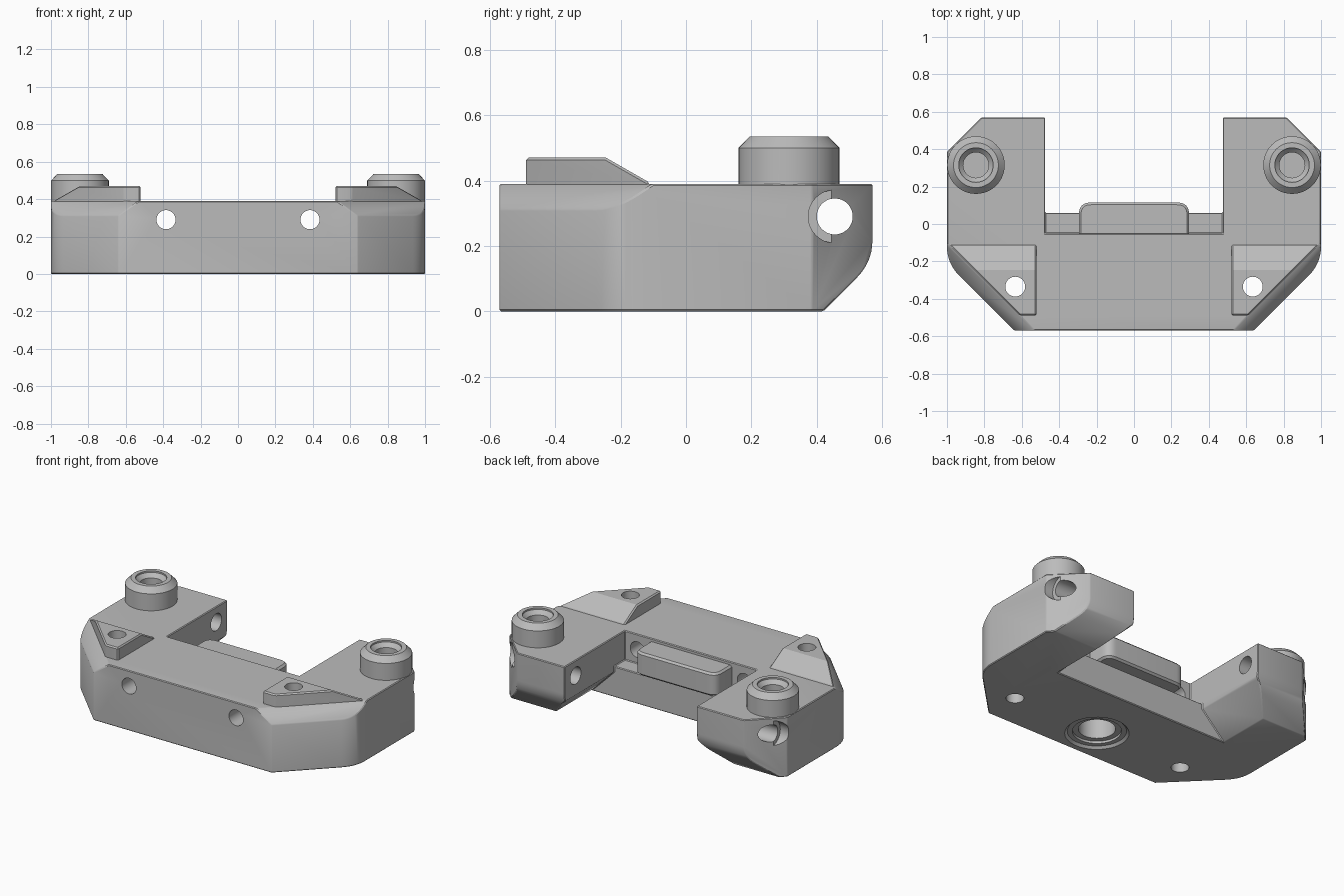
import bpy, bmesh, math
from mathutils import Vector, Matrix

cube = bpy.data.objects.get("Cube")
if cube:
    bpy.data.objects.remove(cube)

grey = bpy.data.materials.new("plain_grey")
grey.use_nodes = True
tone = (0.5, 0.5, 0.5, 1)
grey.diffuse_color = tone
grey.node_tree.nodes["Principled BSDF"].inputs["Base Color"].default_value = tone


def finish(name, bm):
    bmesh.ops.recalc_face_normals(bm, faces=bm.faces)
    mesh = bpy.data.meshes.new(name)
    bm.to_mesh(mesh)
    bm.free()
    mesh.materials.append(grey)
    ob = bpy.data.objects.new(name, mesh)
    bpy.context.collection.objects.link(ob)
    return ob


def prism(name, pts, lo, hi, axis="z"):
    """Extrude a 2D profile from lo to hi along an axis."""
    place = {"z": lambda a, b, h: (a, b, h),
             "x": lambda a, b, h: (h, a, b),
             "y": lambda a, b, h: (a, h, b)}[axis]
    bm = bmesh.new()
    rings = [[bm.verts.new(place(a, b, h)) for a, b in pts] for h in (lo, hi)]
    bm.faces.new(rings[0])
    bm.faces.new(rings[1])
    n = len(pts)
    for i in range(n):
        j = (i + 1) % n
        bm.faces.new((rings[0][i], rings[0][j], rings[1][j], rings[1][i]))
    return finish(name, bm)


def lathe(name, profile, centre, axis="z", steps=48):
    """Closed solid of revolution from (radius, height) points."""
    turn = {"z": Matrix.Identity(3),
            "x": Matrix.Rotation(math.pi / 2, 3, "Y"),
            "y": Matrix.Rotation(-math.pi / 2, 3, "X")}[axis]
    bm = bmesh.new()
    rings = []
    for r, h in profile:
        angles = [math.tau * k / steps for k in range(steps)]
        rings.append([bm.verts.new(Vector(centre) + turn @ Vector(
            (r * math.cos(t), r * math.sin(t), h))) for t in angles])
    bm.faces.new(rings[0])
    bm.faces.new(rings[-1])
    for a, b in zip(rings, rings[1:]):
        for i in range(steps):
            j = (i + 1) % steps
            bm.faces.new((a[i], a[j], b[j], b[i]))
    return finish(name, bm)


def apply(ob, mod):
    bpy.context.view_layer.objects.active = ob
    bpy.ops.object.modifier_apply(modifier=mod.name)


def combine(ob, other, operation="DIFFERENCE"):
    mod = ob.modifiers.new("join", "BOOLEAN")
    mod.operation = operation
    mod.solver = "EXACT"
    mod.object = other
    apply(ob, mod)
    bpy.data.objects.remove(other)


def bevel(ob, width):
    mod = ob.modifiers.new("edge", "BEVEL")
    mod.width = width
    mod.segments = 1
    mod.limit_method = "ANGLE"
    mod.angle_limit = math.radians(35)
    apply(ob, mod)


def curve(a, corner, b, steps=8):
    """Rounded corner between two tangent points."""
    a, corner, b = Vector(a), Vector(corner), Vector(b)
    return [tuple(a.lerp(corner, t).lerp(corner.lerp(b, t), t))
            for t in (k / steps for k in range(steps + 1))]


def flip(pts):
    return [(-x, y) for x, y in reversed(pts)]


# Main U-shaped body
half = [(0.64, -0.57)] + curve((0.935, -0.275), (1, -0.21), (1, -0.12))
half += [(1, 0.385), (0.815, 0.57), (0.475, 0.57), (0.475, -0.05)]
body = prism("bracket_body", half + flip(half), 0, 0.39)
ledge = [(-0.7, -0.3), (0.7, -0.3), (0.7, 0.06), (-0.7, 0.06)]
combine(body, prism("rear_ledge", ledge, 0, 0.2), "UNION")

# Rounded chamfer under the arm ends
rear = [(0.32, -0.1), (0.42, 0)]
rear += curve((0.52, 0.1), (0.57, 0.15), (0.57, 0.215))
rear += [(0.7, 0.215), (0.7, -0.1)]
combine(body, prism("rear_cut", rear, -1.2, 1.2, "x"))

for s in (1, -1):
    # Inner underside chamfer of each arm
    under = [(s * 0.74, -0.1), (s * 0.475, 0.165), (s * 0.3, 0.165), (s * 0.3, -0.1)]
    combine(body, prism("under_cut", under, 0.06, 0.9, "y"))
    # Sloped top edge of each front corner
    wedge = prism("corner_cut", [(0, 0.48), (0.3, 0.18), (0.3, 0.48)], -1, 1, "y")
    out = math.sqrt(0.5)
    base = Vector((s * 0.55, -0.55, 0)) - Vector((s * out, -out, 0)) * 0.09
    spin = Matrix.Rotation(-math.pi / 4 if s > 0 else -3 * math.pi / 4, 4, "Z")
    wedge.data.transform(Matrix.Translation(base) @ spin)
    combine(body, wedge)

bevel(body, 0.008)

for s in (1, -1):
    # Raised corner pad with a ramp at the back
    pts = [(0.52, -0.49), (0.61, -0.49), (0.99, -0.11), (0.52, -0.11)]
    pad = prism("corner_pad", [(s * x, y) for x, y in pts], 0.37, 0.47)
    ramp = [(-0.245, 0.47), (-0.105, 0.39), (0, 0.39), (0, 0.6), (-0.245, 0.6)]
    combine(pad, prism("ramp_cut", ramp, -1.2, 1.2, "x"))
    bevel(pad, 0.008)
    combine(body, pad, "UNION")
    # Round boss with a blind bore
    spot = (s * 0.845, 0.315, 0)
    combine(body, lathe("boss", [(0.154, 0.3), (0.154, 0.5), (0.12, 0.535)], spot), "UNION")
    bore = [(0.068, 0.25), (0.068, 0.5), (0.092, 0.525), (0.092, 0.6)]
    combine(body, lathe("boss_bore", bore, spot))
    # Cross hole and counterbore in the arm end
    side = (0, 0.455, 0.29)
    cross = [(0.055, s * 0.3), (0.055, s * 1.2)]
    combine(body, lathe("cross_hole", cross, side, "x"))
    sink = [(0.081, s * 0.94), (0.081, s * 1.2)]
    combine(body, lathe("cross_sink", sink, side, "x"))
    # Vertical hole through the pad and front-to-back hole
    combine(body, lathe("pad_hole", [(0.053, -0.2), (0.053, 0.7)], (s * 0.635, -0.335, 0)))
    combine(body, lathe("front_hole", [(0.051, -0.8), (0.051, 0.04)], (s * 0.385, 0, 0.29), "y"))

# Stepped blind socket in the underside
socket = [(0.19, -0.1), (0.19, 0), (0.175, 0.015), (0.145, 0.015), (0.145, 0.03),
          (0.11, 0.03), (0.11, 0.26)]
combine(body, lathe("socket", socket, (0, -0.34, 0)))

# Rounded tongue on the rear wall
tongue = curve((0.23, 0.115), (0.295, 0.115), (0.295, 0.05)) + [(0.295, -0.07)]
tab = prism("rear_tongue", tongue + flip(tongue), 0.22, 0.37)
bevel(tab, 0.012)
combine(body, tab, "UNION")

bpy.ops.object.select_all(action="DESELECT")
body.select_set(True)
bpy.context.view_layer.objects.active = body
bpy.ops.object.shade_smooth_by_angle(angle=math.radians(25))
